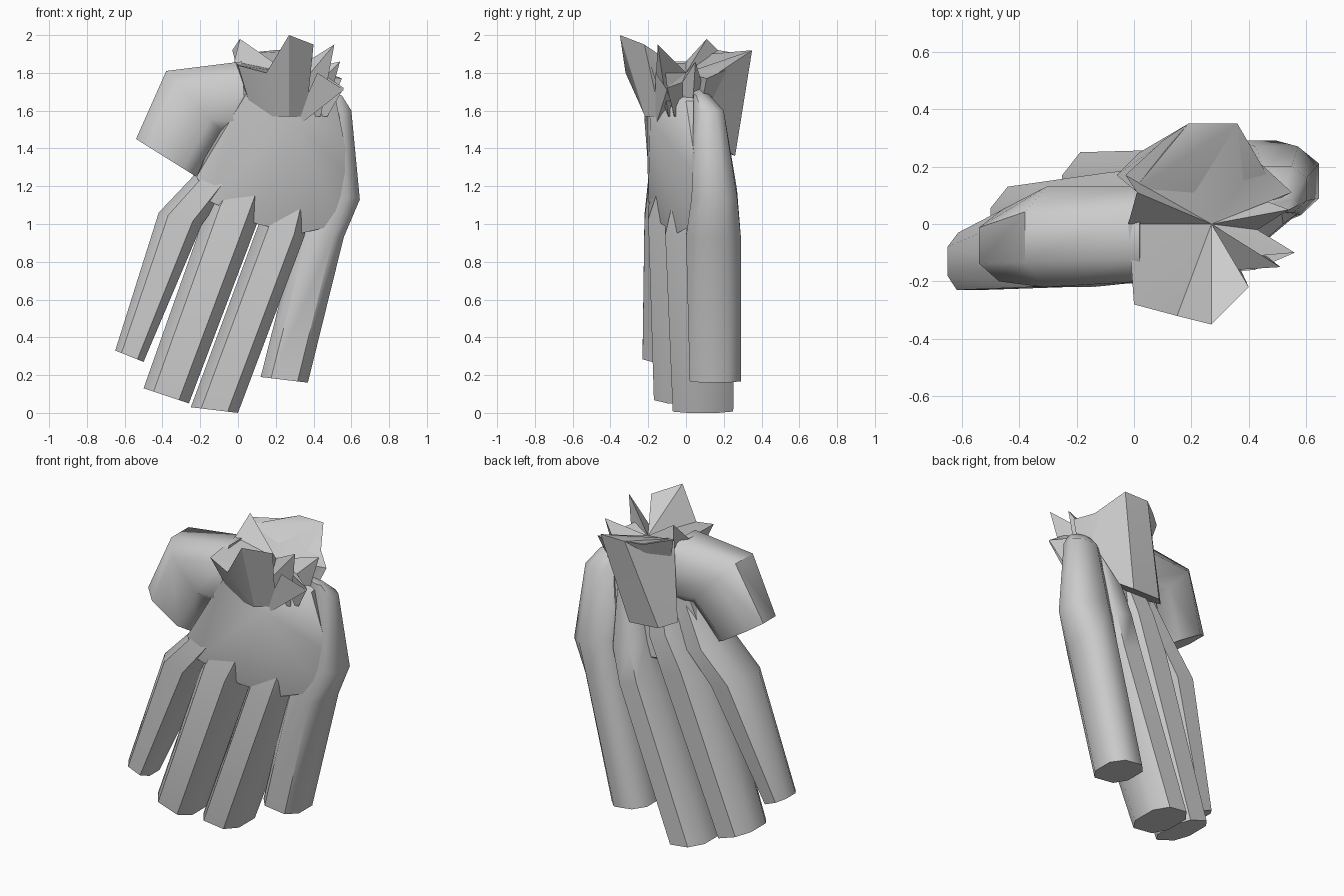
import bpy, bmesh, math
from mathutils import Vector

grey = bpy.data.materials.new("plain grey")
grey.diffuse_color = (0.6, 0.6, 0.6, 1)


def finish(name, bm, angle=50):
    bmesh.ops.recalc_face_normals(bm, faces=bm.faces[:])
    me = bpy.data.meshes.new(name)
    bm.to_mesh(me)
    bm.free()
    me.materials.append(grey)
    if angle:
        me.shade_smooth()
        me.set_sharp_from_angle(angle=math.radians(angle))
    ob = bpy.data.objects.new(name, me)
    bpy.context.collection.objects.link(ob)
    return ob


# Rounded-off box section, used for fingers and thumb
SECTION = [(.22, 0), (.78, 0), (1, .25), (1, .75), (.75, 1), (.25, 1), (0, .75), (0, .25)]


def limb(name, rings):
    """Loft of rings: (left x, left z, right x, right z, front y, back y)."""
    bm = bmesh.new()
    loops = []
    for lx, lz, rx, rz, y0, y1 in rings:
        loops.append([bm.verts.new((lx + (rx - lx) * u, y0 + (y1 - y0) * v, lz + (rz - lz) * u))
                      for u, v in SECTION])
    n = len(SECTION)
    for a, b in zip(loops, loops[1:]):
        for i in range(n):
            j = (i + 1) % n
            bm.faces.new((a[i], a[j], b[j], b[i]))
    bm.faces.new(loops[0])
    bm.faces.new(loops[-1])
    return finish(name, bm)


def hull(name, points):
    bm = bmesh.new()
    for p in points:
        bm.verts.new(p)
    r = bmesh.ops.convex_hull(bm, input=bm.verts[:])
    junk = [v for v in r["geom_interior"] if isinstance(v, bmesh.types.BMVert)]
    bmesh.ops.delete(bm, geom=junk, context='VERTS')
    return finish(name, bm, 35)


# Fingers, each running from tip through knuckle to the wrist
limb("outer_finger", [(-.65, .33, -.50, .27, -.23, -.03),
                      (-.42, 1.06, -.19, 1.00, -.22, .10),
                      (-.24, 1.25, -.04, 1.20, -.20, .12),
                      (.02, 1.70, .15, 1.65, -.10, .06)])
limb("second_finger", [(-.50, .13, -.26, .05, -.17, .13),
                       (-.15, 1.12, .10, 1.00, -.20, .18),
                       (-.04, 1.32, .18, 1.25, -.12, .19),
                       (.10, 1.70, .28, 1.70, -.10, .10)])
limb("third_finger", [(-.25, .03, .00, .00, -.07, .25),
                      (.11, 1.00, .35, .93, -.11, .26),
                      (.17, 1.20, .40, 1.15, -.06, .25),
                      (.27, 1.70, .42, 1.70, .00, .12)])
limb("inner_finger", [(.12, .19, .37, .16, .02, .29),
                      (.31, .94, .56, .93, .00, .29),
                      (.35, 1.20, .645, 1.13, .03, .27),
                      (.40, 1.60, .60, 1.60, .04, .20),
                      (.42, 1.72, .55, 1.68, .04, .10)])

# Thumb, bent downwards from the wrist
limb("thumb", [(.02, 1.86, .05, 1.45, -.20, .13),
               (-.38, 1.81, -.08, 1.48, -.22, .13),
               (-.54, 1.45, -.22, 1.25, -.20, .05)])

# Palm
hull("palm", [(-.22, -.20, 1.25), (-.15, -.20, 1.12), (.10, -.13, 1.00), (.33, -.05, .95),
              (.55, .05, 1.00), (.60, .06, 1.25), (.52, .00, 1.65), (.30, -.19, 1.55),
              (.05, -.21, 1.70), (-.20, .06, 1.20), (.10, .14, 1.12), (.35, .18, 1.08),
              (.54, .21, 1.15), (.50, .14, 1.65), (.02, .10, 1.80), (.30, .13, 1.75)])

# Torn rim of the wrist: jagged skirt closed by a fan
rim = [(.00, -.28, 1.84), (.15, -.32, 1.80), (.27, -.35, 2.00), (.40, -.22, 1.95),
       (.35, -.16, 1.76), (.51, -.15, 1.95), (.44, -.11, 1.80), (.56, -.10, 1.72),
       (.43, -.02, 1.75), (.54, .05, 1.86), (.46, .08, 1.76), (.55, .11, 1.77),
       (.43, .22, 1.82), (.36, .35, 1.92), (.19, .35, 1.92), (.10, .29, 1.90),
       (-.03, .17, 1.92), (.01, .11, 1.98), (-.02, .00, 1.86)]
bm = bmesh.new()
centre = bm.verts.new((.27, 0, 1.80))
top = [bm.verts.new(p) for p in rim]
low = [bm.verts.new((.27 + (x - .27) * .7, y * .62, 1.57)) for x, y, z in rim]
for i in range(len(rim)):
    j = (i + 1) % len(rim)
    bm.faces.new((centre, top[i], top[j]))
    bm.faces.new((top[i], low[i], low[j], top[j]))
finish("torn_wrist", bm, 30)

# Hanging flaps: thick one at the back, small pointed one at the front
hull("back_flap", [(.50, .11, 1.76), (.36, .35, 1.92), (.19, .35, 1.92), (.00, .12, 1.90),
                   (.28, .20, 1.40), (.22, .26, 1.36), (.02, .25, 1.37), (-.06, .17, 1.40),
                   (.10, .05, 1.45), (.27, .05, 1.78)])
hull("front_flap", [(.28, -.17, 1.49), (.56, -.10, 1.71), (.42, -.16, 1.80), (.40, -.08, 1.65)])
